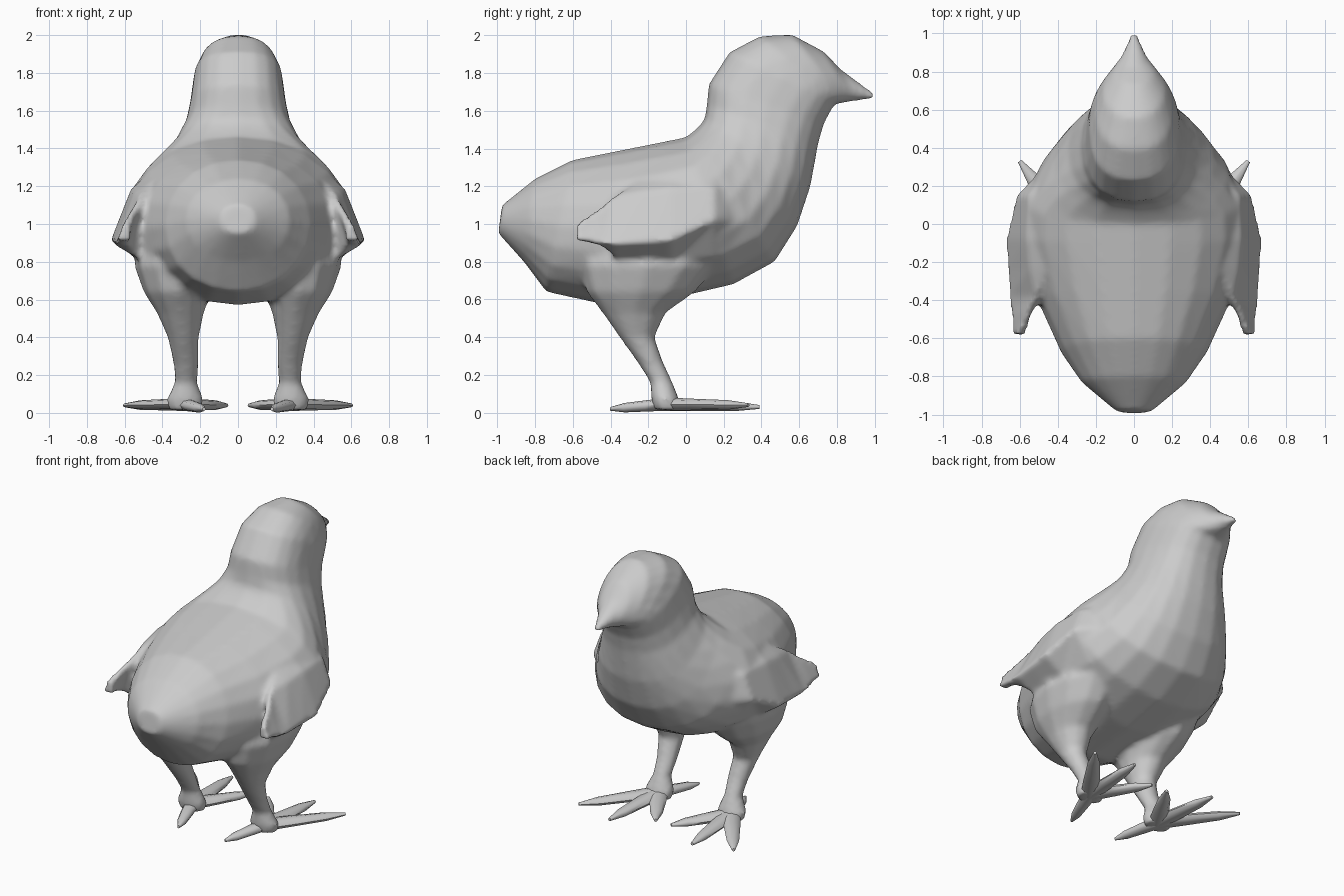
import bpy, bmesh, math
from mathutils import Vector

if "Cube" in bpy.data.objects:
    bpy.data.objects.remove(bpy.data.objects["Cube"], do_unlink=True)

grey = bpy.data.materials.new("soft grey")
grey.use_nodes = True
grey.diffuse_color = (0.6, 0.6, 0.6, 1)
grey.node_tree.nodes["Principled BSDF"].inputs["Base Color"].default_value = (0.6, 0.6, 0.6, 1)


def oval(c, u, v, n=12, p=1.0):
    """Ring of points around c with half axes u and v; p below 1 squares it."""
    pts = []
    for i in range(n):
        a = 2 * math.pi * i / n
        ca, sa = math.cos(a), math.sin(a)
        pts.append(Vector(c) + Vector(u) * math.copysign(abs(ca) ** p, ca)
                   + Vector(v) * math.copysign(abs(sa) ** p, sa))
    return pts


def both_sides(rings):
    """The given rings and their mirror image across x."""
    return [rings, [[Vector((-p.x, p.y, p.z)) for p in r] for r in rings]]


def loft(name, shapes):
    """One smooth object, skinning each shape (a row of rings) with closed ends."""
    bm = bmesh.new()
    for rings in shapes:
        loops = [[bm.verts.new(p) for p in r] for r in rings]
        n = len(loops[0])
        for a, b in zip(loops, loops[1:]):
            for i in range(n):
                j = (i + 1) % n
                bm.faces.new((a[i], a[j], b[j], b[i]))
        bm.faces.new(loops[0])
        bm.faces.new(loops[-1])
    bmesh.ops.recalc_face_normals(bm, faces=bm.faces)
    me = bpy.data.meshes.new(name)
    bm.to_mesh(me)
    bm.free()
    me.materials.append(grey)
    ob = bpy.data.objects.new(name, me)
    bpy.context.collection.objects.link(ob)
    bpy.ops.object.select_all(action='DESELECT')
    ob.select_set(True)
    bpy.context.view_layer.objects.active = ob
    bpy.ops.object.shade_smooth_by_angle(angle=math.radians(60))
    return ob


# Trunk, neck, head and beak: (back y, back z, belly y, belly z, half width, squareness)
trunk = [
    (-0.975, 1.10, -0.995, 0.95, 0.09, 0.9),
    (-0.80, 1.24, -0.86, 0.80, 0.275, 0.95),
    (-0.60, 1.34, -0.74, 0.64, 0.385, 0.95),
    (-0.35, 1.39, -0.42, 0.57, 0.515, 0.97),
    (-0.10, 1.44, -0.05, 0.61, 0.59, 0.97),
    (0.00, 1.46, 0.25, 0.68, 0.58, 0.95),
    (0.05, 1.50, 0.47, 0.80, 0.50, 0.9),
    (0.08, 1.53, 0.59, 0.99, 0.42, 0.87),
    (0.10, 1.56, 0.66, 1.20, 0.345, 0.85),
    (0.11, 1.63, 0.70, 1.42, 0.28, 0.85),
    (0.12, 1.74, 0.73, 1.53, 0.255, 0.8),
    (0.23, 1.91, 0.79, 1.64, 0.235, 0.78),
    (0.39, 1.995, 0.82, 1.64, 0.205, 0.82),
    (0.56, 2.005, 0.85, 1.645, 0.165, 0.95),
    (0.73, 1.915, 0.88, 1.65, 0.11, 1.0),
    (0.82, 1.82, 0.91, 1.655, 0.07, 1.0),
    (1.00, 1.69, 1.00, 1.66, 0.015, 1.0),
]
trunk_rings = []
for ty, tz, by, bz, w, p in trunk:
    trunk_rings.append(oval((0, (ty + by) / 2, (tz + bz) / 2), (w, 0, 0),
                            (0, (ty - by) / 2, (tz - bz) / 2), 20, p))

# Legs: (centre x, centre y, z, half width, half depth)
leg = [
    (0.28, -0.18, 0.98, 0.23, 0.36),
    (0.315, -0.20, 0.78, 0.235, 0.37),
    (0.32, -0.24, 0.64, 0.18, 0.29),
    (0.305, -0.275, 0.53, 0.125, 0.17),
    (0.29, -0.26, 0.40, 0.083, 0.093),
    (0.275, -0.185, 0.26, 0.068, 0.068),
    (0.275, -0.13, 0.16, 0.06, 0.06),
    (0.28, -0.11, 0.07, 0.10, 0.075),
    (0.28, -0.10, 0.015, 0.09, 0.07),
]
leg_rings = [oval((x, y, z), (w, 0, 0), (0, d, 0)) for x, y, z, w, d in leg]

# Wings: sections along y, each (x, z) for inner top, shoulder, outer edge, inner edge
wing = [
    (0.32, ((0.34, 1.20), (0.41, 1.16), (0.45, 1.02), (0.36, 0.96))),
    (0.15, ((0.44, 1.26), (0.555, 1.19), (0.62, 1.02), (0.48, 0.82))),
    (-0.08, ((0.44, 1.28), (0.565, 1.19), (0.675, 0.91), (0.51, 0.80))),
    (-0.24, ((0.46, 1.23), (0.55, 1.17), (0.665, 0.90), (0.52, 0.81))),
    (-0.38, ((0.48, 1.13), (0.52, 1.15), (0.655, 0.89), (0.53, 0.82))),
    (-0.46, ((0.53, 1.07), (0.56, 1.09), (0.65, 0.895), (0.58, 0.885))),
    (-0.58, ((0.57, 0.98), (0.61, 1.01), (0.64, 0.915), (0.565, 0.915))),
]
wing_rings = [[Vector((x, y, z)) for x, z in pts] for y, pts in wing]

# Fuse trunk, legs and wings into one soft skin
body = loft("body", [trunk_rings] + both_sides(leg_rings) + both_sides(wing_rings))
fuse = body.modifiers.new("Fuse", 'REMESH')
fuse.mode = 'VOXEL'
fuse.voxel_size = 0.018
fuse.use_smooth_shade = True
soften = body.modifiers.new("Soften", 'SMOOTH')
soften.factor = 0.5
soften.iterations = 6

# Toes: tip position and root half width, tapering from the ankle
ankle = Vector((0.28, -0.10, 0.045))
toes = {
    "middle_toes": ((0.32, 0.39, 0.03), 0.06),
    "outer_toes": ((0.60, 0.33, 0.04), 0.06),
    "inner_toes": ((0.06, 0.25, 0.04), 0.06),
    "back_toes": ((0.18, -0.40, 0.02), 0.05),
}
for name, (tip, w) in toes.items():
    d = Vector(tip) - ankle
    side = Vector((d.y, -d.x, 0)).normalized()
    rings = []
    for t, s, h in ((0, 1, 0.035), (0.35, 0.88, 0.03), (0.75, 0.65, 0.025), (1, 0.18, 0.01)):
        rings.append(oval(ankle + d * t, side * w * s, (0, 0, h), 8))
    loft(name, both_sides(rings))
